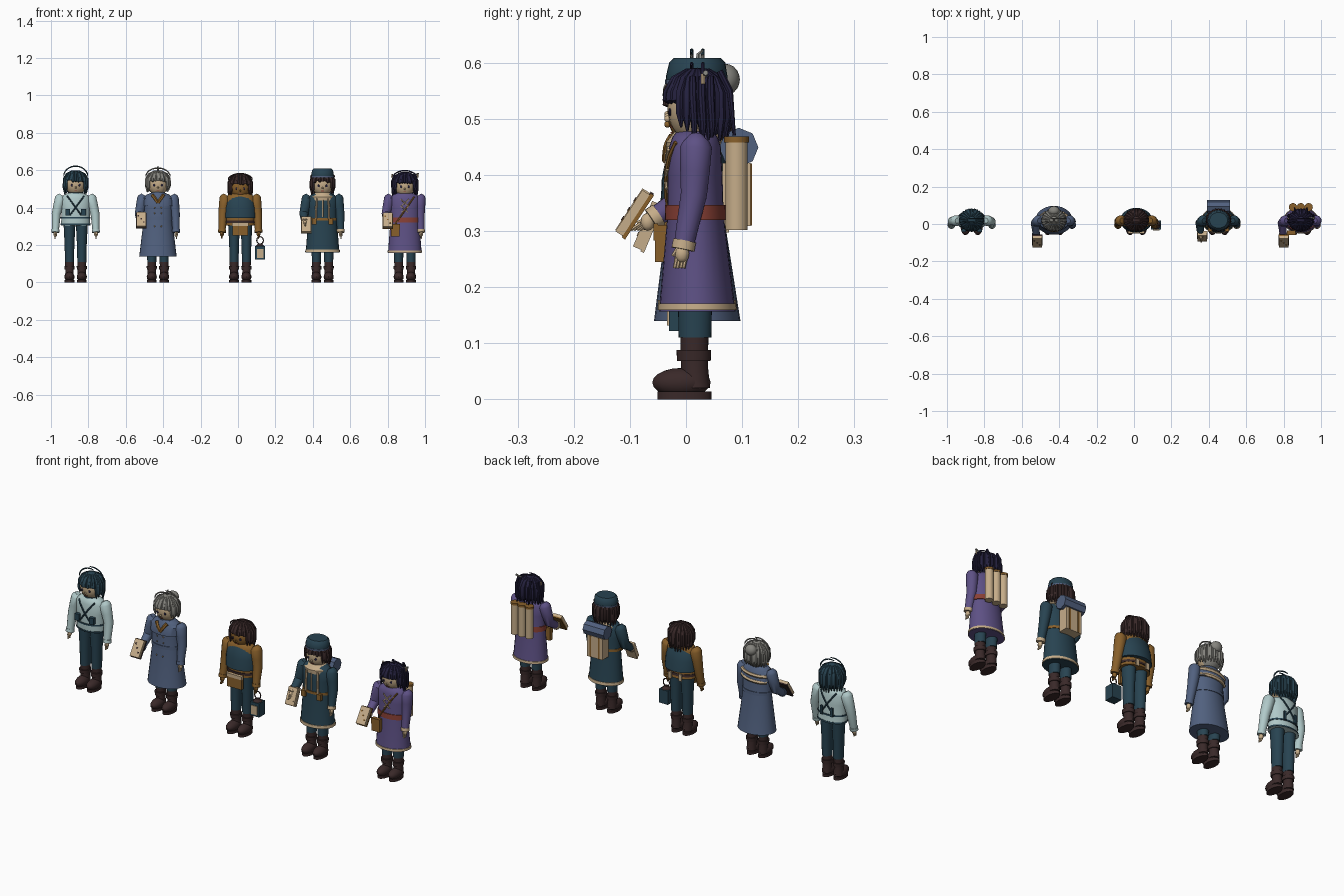
import bpy, bmesh, math, random
from mathutils import Vector, Matrix, Quaternion

random.seed(4)
if "Cube" in bpy.data.objects:
    bpy.data.objects.remove(bpy.data.objects["Cube"])

COLOURS = dict(pale_teal="AFC8C8", slate="52617E", dark_teal="2C4552", ochre="87602F",
               purple="5E5284", tan="C4AB88", dark_brown="3C2D2D", grey="84837D",
               indigo="28253F", red="884238")
MATS = {}
for key, code in COLOURS.items():
    rgb = [(int(code[i:i + 2], 16) / 255) ** 2.2 for i in (0, 2, 4)] + [1]
    m = MATS[key] = bpy.data.materials.new(key)
    m.use_nodes = True
    m.diffuse_color = rgb
    m.node_tree.nodes["Principled BSDF"].inputs["Base Color"].default_value = rgb
    m.node_tree.nodes["Principled BSDF"].inputs["Roughness"].default_value = 0.8

parts, made = {}, []


def part(name, col):
    if (name, col) not in parts:
        parts[name, col] = bmesh.new()
    return parts[name, col]


def flush(prefix, x):
    """Turn the collected parts of one figure into objects."""
    for (name, col), bm in parts.items():
        bmesh.ops.recalc_face_normals(bm, faces=bm.faces)
        me = bpy.data.meshes.new(prefix + "_" + name)
        bm.to_mesh(me)
        bm.free()
        me.materials.append(MATS[col])
        ob = bpy.data.objects.new(me.name, me)
        ob.location.x = x
        bpy.context.collection.objects.link(ob)
        made.append(ob)
    parts.clear()


def skin(name, col, rings):
    bm = part(name, col)
    vs = [[bm.verts.new(p) for p in r] for r in rings]
    n = len(vs[0])
    for a, b in zip(vs, vs[1:]):
        for i in range(n):
            bm.faces.new((a[i], a[(i + 1) % n], b[(i + 1) % n], b[i]))
    bm.faces.new(vs[0])
    bm.faces.new(vs[-1])


def loft(name, col, prof, x=0, n=28):
    """Stack of ellipses (z, rx, ry, y)."""
    ang = [math.tau * i / n for i in range(n)]
    skin(name, col, [[(x + rx * math.cos(a), y + ry * math.sin(a), z) for a in ang]
                     for z, rx, ry, y in prof])


def limb(name, col, pts, radii, n=10):
    """Round tube through points with a radius at each."""
    pts = [Vector(p) for p in pts]
    if not isinstance(radii, (list, tuple)):
        radii = [radii] * len(pts)
    q, prev, rings = Quaternion(), Vector((0, 0, 1)), []
    for i, (p, r) in enumerate(zip(pts, radii)):
        t = (pts[min(i + 1, len(pts) - 1)] - pts[max(i - 1, 0)]).normalized()
        q = prev.rotation_difference(t) @ q
        prev = t
        rings.append([p + q @ Vector((r * math.cos(math.tau * k / n), r * math.sin(math.tau * k / n), 0))
                      for k in range(n)])
    skin(name, col, rings)


def ball(name, col, c, r, seg=16):
    return bmesh.ops.create_uvsphere(part(name, col), u_segments=seg, v_segments=seg * 2 // 3, radius=1,
                                     matrix=Matrix.Translation(c) @ Matrix.Diagonal((*r, 1)))["verts"]


def box(name, col, c, size, tilt=0):
    bmesh.ops.create_cube(part(name, col), size=1, matrix=Matrix.Translation(c) @
                          Matrix.Rotation(tilt, 4, 'X') @ Matrix.Diagonal((*size, 1)))


def at(prof, z):
    for a, b in zip(prof, prof[1:]):
        if a[0] <= z <= b[0]:
            t = (z - a[0]) / (b[0] - a[0])
            return [u + (v - u) * t for u, v in zip(a, b)]
    return prof[-1]


def band(name, col, prof, z0, z1, out=0.003):
    loft(name, col, [(z, rx + out, ry + out, y) for z, rx, ry, y in (at(prof, z0), at(prof, z1))])


def on_body(prof, x, z, side=-1, out=0.003):
    """Point on the surface of a body profile, front (-1) or back (1)."""
    _, rx, ry, y = at(prof, z)
    return (x, y + side * (ry * math.sqrt(max(0, 1 - (x / rx) ** 2)) + out), z)


def strap(name, col, prof, a, b, side=-1, r=0.004):
    limb(name, col, [on_body(prof, a[0] + (b[0] - a[0]) * i / 6, a[1] + (b[1] - a[1]) * i / 6, side)
                     for i in range(7)], r, 6)


def legs():
    for x in (-0.033, 0.033):
        loft("boot_soles", "dark_brown", [(0, .026, .048, -.003), (.014, .026, .048, -.003)], x)
        ball("boots", "dark_brown", (x, -.008, .03), (.027, .052, .026))
        loft("boots", "dark_brown", [(.02, .024, .025, .018), (.06, .022, .024, .015), (.116, .024, .025, .015)], x)
        loft("boot_cuffs", "dark_brown", [(.068, .026, .03, .014), (.088, .028, .031, .014)], x)
        loft("trousers", "dark_teal", [(.11, .024, .029, .016), (.2, .026, .031, .016), (.32, .032, .037, .016)], x)


def hand(col, p, d):
    p, d = Vector(p), Vector(d).normalized()
    ball("hands", col, p + d * .012, (.011, .013, .016), 10)
    for k in (-.008, -.003, .003, .008):
        f = p + Vector((0, k, 0)) + d * .018
        limb("fingers", col, [f, f + d * .02], [.004, .003], 6)
    limb("fingers", col, [p + Vector((0, -.008, 0)), p + Vector((0, -.016, 0)) + d * .016], [.005, .003], 6)


def arm(sleeve, cuff, skin_col, s, raised=False, out=0.097):
    if raised:
        elbow, wrist = Vector((s * .1, .006, .365)), Vector((s * .095, -.055, .325))
    else:
        elbow, wrist = Vector((s * (out - .004), .014, .365)), Vector((s * out, -.004, .275))
    top = Vector((s * .082, .018, .45))
    limb("sleeves", sleeve, [top + Vector((-s * .006, 0, .018)), top + Vector((0, 0, .008)), top,
                             (top + elbow) / 2, elbow, wrist], [.014, .024, .029, .027, .024, .018], 14)
    d = (wrist - elbow).normalized()
    limb("cuffs", cuff, [wrist - d * .008, wrist + d * .008], .021, 14)
    hand(skin_col, wrist + d * .004, d)


def head(col, hair, length, dz=0, arc=.61, seam=.05):
    c = Vector((0, .017, .528 + dz))
    limb("neck", col, [(0, .017, .45), (0, .017, .5)], .022, 16)
    ball("head", col, c, (.055, .05, .063), 24)
    for s in (-1, 1):
        ball("ears", col, c + Vector((s * .055, .002, -.01)), (.007, .01, .014), 10)
        ball("eyes", "indigo", c + Vector((s * .021, -.0455, -.008)), (.006, .003, .007), 10)
    ball("nose", col, c + Vector((0, -.05, -.02)), (.005, .006, .006), 8)
    box("mouth", "red", c + Vector((0, -.043, -.035)), (.014, .004, .003))
    # Hair cap, cut open around the face
    bm = part("hair_cap", hair)
    k = c + Vector((0, .004, .004))
    faces = {f for v in ball("hair_cap", hair, k, (.06, .054, .067), 24) for f in v.link_faces}
    cut = []
    for f in faces:
        p = f.calc_center_median() - c
        if p.z < (.014 if p.y < -.01 else -.008 if p.y < .012 else -.05):
            cut.append(f)
    bmesh.ops.delete(bm, geom=cut, context='FACES')
    # Locks falling from the crown
    for i in range(26):
        a = math.tau * i / 26
        x, y = math.sin(a), -math.cos(a)
        end = .01 if y < -.6 else -length * (.7 if y < 0 else 1)
        end += random.uniform(-.008, .006)
        limb("hair_locks", hair, [k + Vector((x * r, y * r * .9, z)) for r, z in
                                  ((.02, .062), (.046, .045), (.06, .022), (.061, (end + .015) / 2), (.058, end))],
             [.005, .009, .009, .009, .002], 6)
    # Loose arched strands on the crown
    for s in (-1, 1):
        limb("stray_hair", hair, [(s * .065 * math.sin(t * .26), .02 + s * .01,
                                   .565 + dz + (arc - .565 - dz) * math.cos(t * .26)) for t in range(-1, 7)],
             [.002] + [.0035] * 6 + [.001], 6)


def book(cover, x, y, z, tilt=-.58):
    box("book_pages", "tan", (x, y, z), (.052, .016, .088), tilt)
    off = Matrix.Rotation(tilt, 3, 'X') @ Vector((0, .011, 0))
    box("book_cover", cover, Vector((x, y, z)) + off, (.057, .007, .094), tilt)
    for i in range(3):
        p = Matrix.Rotation(tilt, 3, 'X') @ Vector((-.014 + .014 * i, -.0085, .02 - .02 * i))
        box("book_marks", cover, Vector((x, y, z)) + p, (.008, .002, .008), tilt)


def coat(z0, rx, ry):
    return [(z0, rx, ry, .02), (.33, .077, .05, .017), (.4, .077, .049, .016),
            (.45, .079, .046, .016), (.468, .064, .04, .016), (.48, .034, .03, .016)]


SHIRT = coat(.305, .079, .052)
SPACING, START = .44, -.868

# Figure one: pale jacket with a chest harness
legs()
loft("jacket", "pale_teal", SHIRT)
band("jacket_hem", "dark_teal", SHIRT, .306, .314, .002)
loft("collar", "dark_teal", [(.465, .04, .036, .016), (.49, .032, .031, .016)])
for s in (-1, 1):
    arm("pale_teal", "pale_teal", "tan", s, out=.108)
    for side in (-1, 1):
        strap("harness", "dark_teal", SHIRT, (s * .045, .462), (s * -.03, .36), side)
    box("harness_pouches", "dark_teal", (s * .042, -.035, .375), (.026, .018, .034))
    box("back_pouches", "dark_teal", (s * .03, .068, .365), (.012, .01, .045))
band("harness_belt", "dark_teal", SHIRT, .342, .35)
head("tan", "dark_teal", .06, arc=.622)
flush("scout", START)

# Figure two: long slate coat, bun and book
legs()
LONG = coat(.14, .1, .077)
loft("coat", "slate", LONG)
loft("shoulder_cape", "slate", [(.408, .086, .056, .017), (.45, .084, .051, .016), (.478, .04, .034, .016)])
band("belt", "slate", LONG, .335, .352)
loft("collar", "slate", [(.465, .042, .036, .016), (.49, .034, .032, .016)])
for s in (-1, 1):
    arm("slate", "slate", "tan", s, raised=s < 0)
    strap("collar_trim", "ochre", LONG, (s * .03, .468), (0, .425), r=.009)
    for z in (.3, .37, .4):
        ball("buttons", "tan", on_body(LONG, s * .018, z, out=.006), (.004, .003, .004), 8)
for z in (.405, .435):
    strap("back_trim", "tan", LONG, (-.07, z), (.07, z + .012), 1, .01)
book("dark_brown", -.09, -.095, .335)
head("tan", "grey", .045, arc=.612)
ball("hair_bun", "grey", (0, .07, .57), (.03, .026, .028))
limb("top_curl", "grey", [(0, .022, .595), (0, .022, .615), (0, .03, .622)], [.006, .004, .002], 6)
flush("scholar", START + SPACING)

# Figure three: ochre shirt, capelet, apron pouch and lantern
legs()
loft("shirt", "ochre", SHIRT)
CAPE = [(.345, .086, .066, .02), (.4, .083, .06, .018), (.45, .072, .048, .016), (.475, .04, .034, .016)]
loft("capelet", "dark_teal", CAPE)
loft("collar", "ochre", [(.462, .044, .038, .016), (.485, .032, .031, .016)])
band("belt", "dark_brown", SHIRT, .318, .33)
box("apron_pouch", "ochre", (0, -.04, .285), (.085, .018, .07))
box("apron_flap", "tan", (0, -.046, .312), (.088, .012, .018))
for s in (-1, 1):
    arm("ochre", "ochre", "ochre", s)
    box("belt_tails", "tan", (s * .03, .074, .315), (.018, .006, .035))
LX = .106
limb("lantern_handle", "dark_brown", [(LX + .018 * math.sin(i * math.tau / 12), -.005,
                                       .225 - .02 * math.cos(i * math.tau / 12)) for i in range(13)], .003, 6)
box("lantern_body", "dark_teal", (LX, -.005, .158), (.052, .05, .072))
box("lantern_glass", "tan", (LX, -.031, .155), (.034, .006, .046))
loft("lantern_lid", "dark_brown", [(.192, .026, .026, -.005), (.208, .01, .01, -.005)], LX, 8)
head("ochre", "dark_brown", .06, -.018, .582)
flush("lamp_bearer", START + 2 * SPACING)

# Figure four: dark coat, round hat, backpack and bedroll
legs()
DARK = coat(.16, .09, .068)
loft("coat", "dark_teal", DARK)
band("coat_hem", "tan", DARK, .163, .177)
band("belt", "ochre", DARK, .332, .345)
loft("fur_collar", "tan", [(.438, .066, .05, .016), (.458, .067, .052, .016), (.482, .036, .033, .016)])
for s in (-1, 1):
    arm("dark_teal", "tan", "tan", s, raised=s < 0)
    strap("pack_straps", "tan", DARK, (s * .032, .45), (s * .036, .34), r=.006)
    box("coat_pouches", "ochre", (s * .045, -.032, .325), (.024, .016, .032))
    box("pack_ties", "ochre", (s * .025, .116, .365), (.008, .003, .11))
strap("front_lacing", "tan", DARK, (0, .44), (0, .35))
box("backpack", "tan", (0, .09, .365), (.09, .05, .112))
limb("bedroll", "slate", [(-.061, .094, .449), (.061, .094, .449)], .035, 8)
book("tan", -.087, -.07, .31, -.4)
head("tan", "dark_brown", .055, -.004, .59)
loft("hat", "dark_teal", [(.562, .058, .053, .019), (.575, .06, .055, .019), (.6, .056, .05, .02), (.608, .048, .042, .02)])
loft("hat_band", "slate", [(.562, .061, .056, .019), (.57, .061, .056, .019)])
flush("traveller", START + 3 * SPACING)

# Figure five: purple coat, red sash, braids and map tubes
legs()
ROBE = coat(.157, .09, .068)
loft("coat", "purple", ROBE)
band("coat_hem", "tan", ROBE, .159, .171)
band("sash", "red", ROBE, .32, .346, .004)
loft("collar", "purple", [(.465, .042, .037, .016), (.488, .034, .032, .016)])
for s in (-1, 1):
    arm("purple", "tan", "tan", s, raised=s < 0, out=.086)
    for z in (.375, .41):
        strap("lacing", "tan", ROBE, (s * .022, z + .035), (s * -.016, z), r=.003)
    for k in range(3):
        y = .012 + k * .016
        limb("braids", "indigo", [(s * .055, y, .575), (s * .067, y, .54), (s * .066, y + .003, .49),
                                  (s * .064, y + .002, .455 + k * .006)], [.006, .007, .006, .003], 8)
    limb("back_locks", "indigo", [(s * .03, .06, .585), (s * .032, .078, .55), (s * .033, .086, .47)],
         [.006, .006, .003], 8)
    limb("hair_ties", "tan", [(s * .067, .03, .58), (s * .069, .03, .562)], .004, 6)
limb("hair_pin", "grey", [(.03, .03, .57), (.075, .035, .582)], [.003, .005], 6)
for x in (-.042, 0, .042):
    loft("map_tubes", "tan", [(.302, .02, .02, .09), (.458, .02, .02, .09)], x, 16)
    loft("tube_caps", "ochre", [(.458, .022, .022, .09), (.468, .022, .022, .09)], x, 16)
box("satchel", "ochre", (-.052, -.045, .278), (.046, .02, .066))
box("satchel_flap", "ochre", (-.052, -.054, .298), (.05, .008, .03))
strap("satchel_strap", "ochre", ROBE, (.05, .458), (-.052, .31))
book("ochre", -.092, -.095, .332)
head("tan", "indigo", .058, -.008, .598)
flush("mapmaker", START + 4 * SPACING)

# Smooth the rounded parts and keep hard edges
bpy.ops.object.select_all(action='DESELECT')
for ob in made:
    ob.select_set(True)
bpy.context.view_layer.objects.active = made[0]
bpy.ops.object.shade_smooth_by_angle(angle=math.radians(40))
